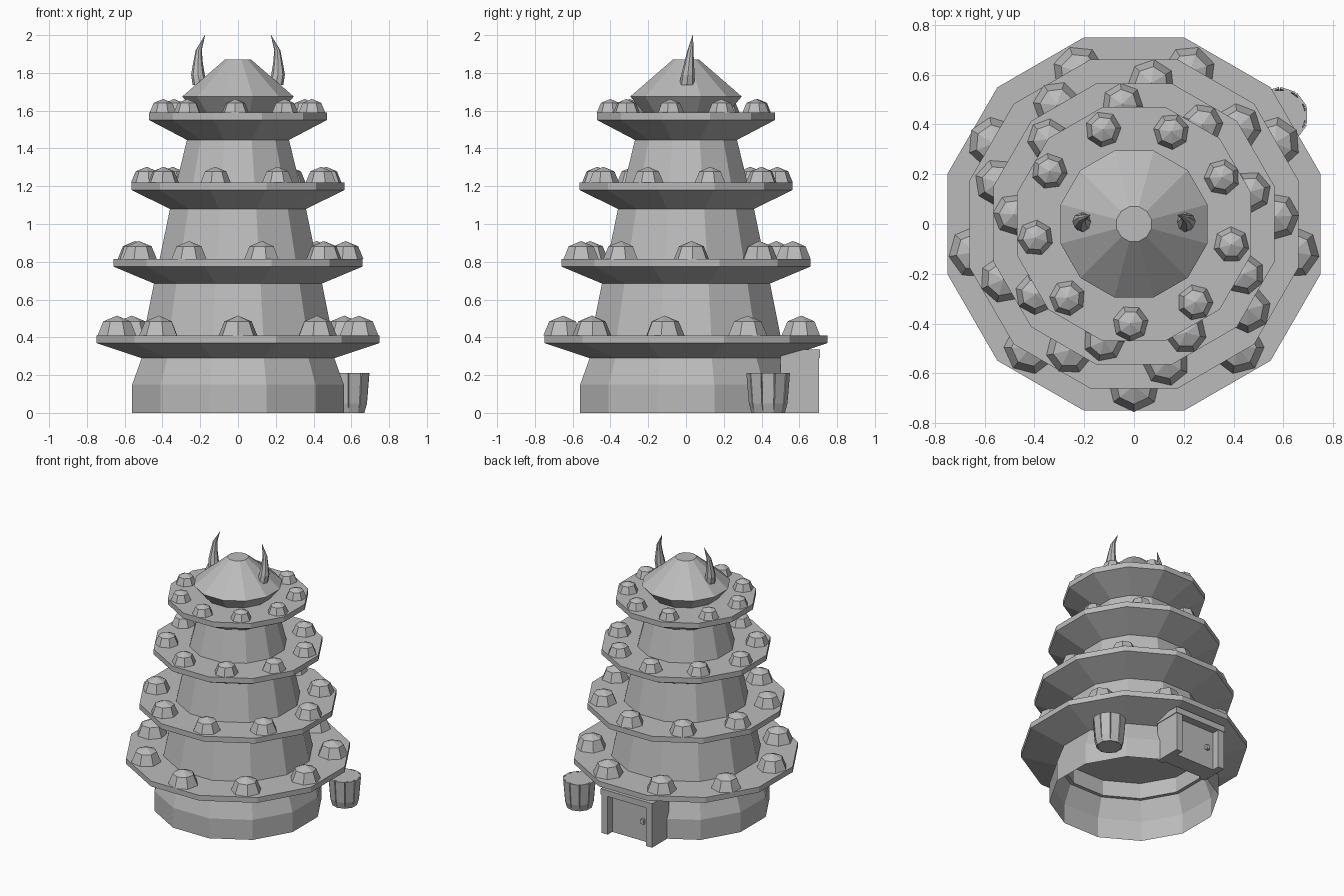
import bpy, bmesh
from math import pi, cos, sin, radians
from mathutils import Vector, Matrix

if "Cube" in bpy.data.objects:
    bpy.data.objects.remove(bpy.data.objects["Cube"])

stone = bpy.data.materials.new("stone_grey")
stone.use_nodes = True
GREY = (0.5, 0.5, 0.5, 1)
stone.diffuse_color = GREY
stone.node_tree.nodes["Principled BSDF"].inputs["Base Color"].default_value = GREY


def finish(bm, name, recalc=True):
    bmesh.ops.remove_doubles(bm, verts=bm.verts, dist=1e-5)
    if recalc:
        bmesh.ops.recalc_face_normals(bm, faces=bm.faces)
    me = bpy.data.meshes.new(name)
    bm.to_mesh(me)
    bm.free()
    me.materials.append(stone)
    ob = bpy.data.objects.new(name, me)
    bpy.context.collection.objects.link(ob)
    return ob


def loft(bm, rings, cap_start=False, cap_end=False):
    """Join rings of points with quads; optionally close the ends."""
    loops = [[bm.verts.new(p) for p in ring] for ring in rings]
    n = len(loops[0])
    for a, b in zip(loops, loops[1:]):
        for i in range(n):
            j = (i + 1) % n
            bm.faces.new((a[i], a[j], b[j], b[i]))
    if cap_start:
        bm.faces.new(loops[0][::-1])
    if cap_end:
        bm.faces.new(loops[-1])


def ring(r, z, sides=12, phase=pi / 12, centre=(0, 0)):
    return [(centre[0] + r * cos(phase + 2 * pi * i / sides),
             centre[1] + r * sin(phase + 2 * pi * i / sides), z) for i in range(sides)]


def lathe(name, profile, cap_start=True, cap_end=True):
    """Twelve-sided turned part; profile radii are measured to the flats."""
    bm = bmesh.new()
    loft(bm, [ring(r / cos(pi / 12), z) for r, z in profile], cap_start, cap_end)
    return finish(bm, name, cap_start)


def box(bm, lo, hi):
    lo, hi = Vector(lo), Vector(hi)
    m = Matrix.Translation((lo + hi) / 2) @ Matrix.Diagonal((*(hi - lo), 1))
    bmesh.ops.create_cube(bm, size=1, matrix=m)


# Hollow base, open underneath, with a ceiling inside
base = lathe("base_wall", [(0.56, 0), (0.56, 0.15), (0.51, 0.29), (0.485, 0.29), (0.485, 0.408)], False, True)

# Ledges: wall radius, lower z, rim radius, rim z, top z
ledges = [(0.51, 0.29, 0.75, 0.37, 0.41), (0.445, 0.685, 0.66, 0.775, 0.815),
          (0.36, 1.08, 0.565, 1.18, 1.22), (0.27, 1.445, 0.47, 1.55, 1.59)]
for k, (r, z0, rim, z1, z2) in enumerate(ledges):
    if k == 0:
        inner = 0.485
        bm = bmesh.new()
        prof = [(inner, z0), (r, z0), (rim, z1), (rim, z2), (inner, z2), (inner, z0)]
        loft(bm, [ring(a / cos(pi / 12), z) for a, z in prof])
        finish(bm, "ledge_1")
    else:
        lathe(f"ledge_{k + 1}", [(r, z0), (rim, z1), (rim, z2), (r - 0.05, z2)])

# Tapering walls between the ledges
for k, (r0, z0, r1, z1) in enumerate([(0.50, 0.41, 0.445, 0.685),
                                      (0.415, 0.815, 0.36, 1.08),
                                      (0.325, 1.22, 0.27, 1.445)]):
    lathe(f"wall_{k + 2}", [(r0, z0), (r1, z1)])

# Roof cap
lathe("roof_cap", [(0.225, 1.59), (0.295, 1.675), (0.07, 1.87)])

# Nine seven-sided domes on each ledge: size, distance, first angle
for k, (size, dist, start) in enumerate([(0.105, 0.65, 30), (0.095, 0.57, 3),
                                         (0.083, 0.485, 15.5), (0.072, 0.4, 28)]):
    z = ledges[k][4]
    bm = bmesh.new()
    for i in range(9):
        a = radians(start + 40 * i)
        c = (dist * cos(a), dist * sin(a))
        loft(bm, [ring(size * cos(t), z + size * sin(t), 7, a, c)
                  for t in (0, pi / 4, pi / 2)], True, False)
    finish(bm, f"domes_{k + 1}")

# Horns
path = [(0.200, 0.005, 1.735, 0.040), (0.212, 0.010, 1.79, 0.036), (0.212, 0.016, 1.85, 0.026),
        (0.208, 0.024, 1.92, 0.016), (0.175, 0.036, 2.0, 0.001)]
for side, name in ((1, "left_horn"), (-1, "right_horn")):
    bm = bmesh.new()
    loft(bm, [ring(r, z, 8, 0, (side * x, y)) for x, y, z, r in path], True, True)
    finish(bm, name)

# Doorway at the back
bm = bmesh.new()
for s in (-1, 1):
    xs = sorted((s * 0.16, s * 0.21))
    box(bm, (xs[0], 0.5, 0), (xs[1], 0.705, 0.29))
box(bm, (-0.215, 0.5, 0.29), (0.215, 0.71, 0.335))
finish(bm, "door_frame")
bm = bmesh.new()
box(bm, (-0.16, 0.52, 0), (0.16, 0.65, 0.29))
finish(bm, "door")
bm = bmesh.new()
box(bm, (-0.115, 0.65, 0.135), (-0.09, 0.67, 0.17))
finish(bm, "door_handle")

# Barrel: core with staves that part towards the top
CENTRE = (0.585, 0.435)
shape = [(0.088, 0), (0.102, 0.05), (0.115, 0.21)]
bm = bmesh.new()
loft(bm, [ring(r - 0.008, z, 10, 0, CENTRE) for r, z in shape], True, True)
finish(bm, "barrel_core")
bm = bmesh.new()
for i in range(10):
    a = 2 * pi * i / 10
    out, along = Vector((cos(a), sin(a), 0)), Vector((-sin(a), cos(a), 0))
    rows = []
    for r, z in shape:
        mid = Vector((*CENTRE, z))
        half = 0.028 + 0.02 * z
        rows.append([mid + out * (r - d) + along * half * s
                     for d, s in ((0.012, -1), (0.004, -1), (0.004, 1), (0.012, 1))])
    loft(bm, rows, True, True)
finish(bm, "barrel_staves")
